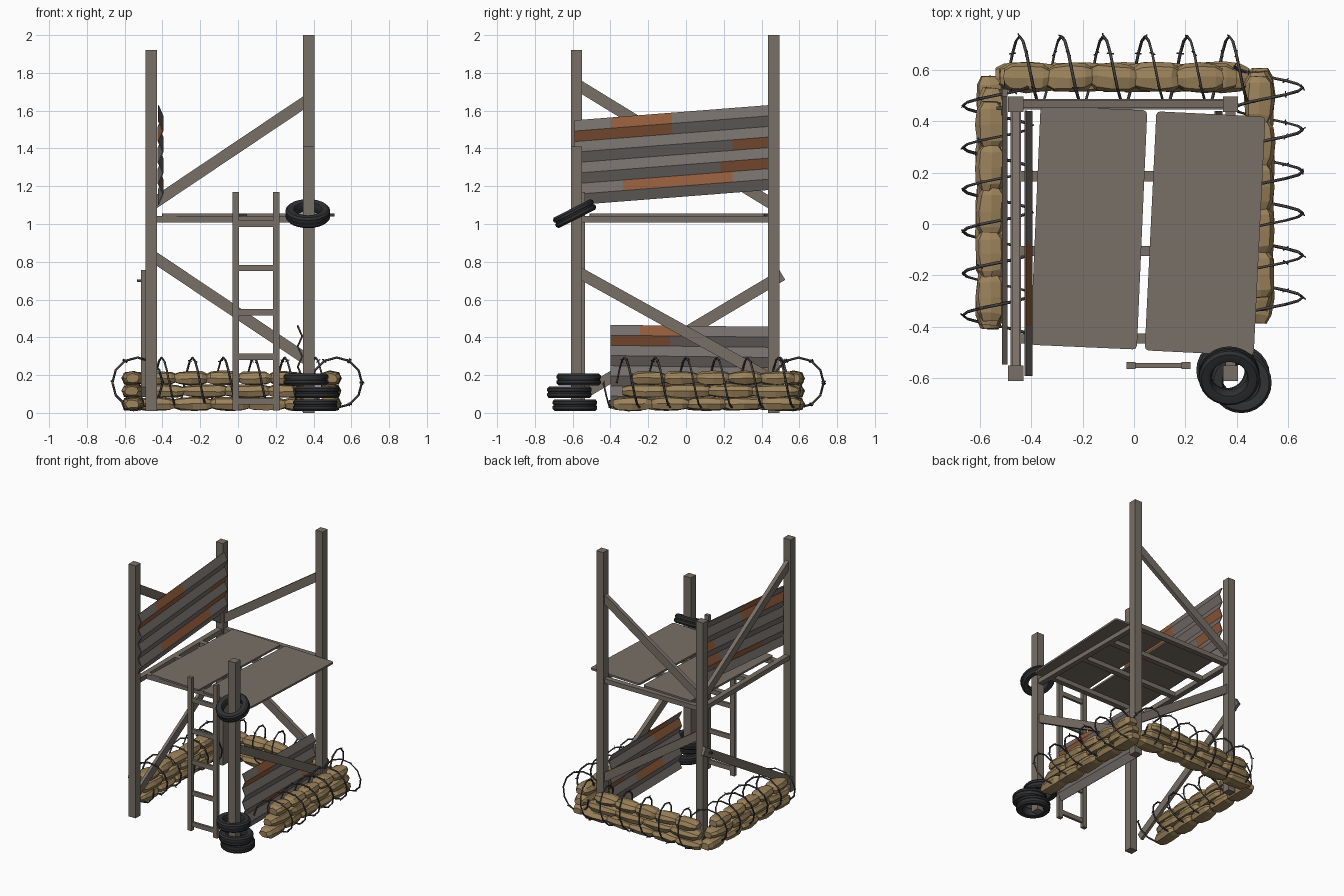
import bpy, bmesh, math, random
from mathutils import Vector, Matrix

if "Cube" in bpy.data.objects:
    bpy.data.objects.remove(bpy.data.objects["Cube"])
random.seed(4)

def mat(name, c):
    m = bpy.data.materials.new(name)
    m.diffuse_color = (*c, 1)
    m.use_nodes = True
    m.node_tree.nodes["Principled BSDF"].inputs["Base Color"].default_value = m.diffuse_color
    return m

WOOD = mat("weathered wood", (0.19, 0.16, 0.135))
METAL = mat("grey sheet metal", (0.175, 0.155, 0.145))
RUST = mat("rust", (0.28, 0.105, 0.045))
RUBBER = mat("black rubber", (0.03, 0.031, 0.034))
BAG = mat("sand canvas", (0.33, 0.225, 0.105))
WIRE = mat("dark wire", (0.065, 0.058, 0.055))

def finish(name, bm, *mats):
    bmesh.ops.recalc_face_normals(bm, faces=bm.faces)
    me = bpy.data.meshes.new(name)
    bm.to_mesh(me)
    bm.free()
    for m in mats:
        me.materials.append(m)
    ob = bpy.data.objects.new(name, me)
    bpy.context.collection.objects.link(ob)
    return ob

def add_beam(bm, p0, p1, normal, w, t):
    """Box from p0 to p1; t is its thickness along normal, w its width."""
    p0, p1 = Vector(p0), Vector(p1)
    d = p1 - p0
    z = d.normalized()
    x = Vector(normal)
    x = (x - z * x.dot(z)).normalized()
    y = z.cross(x)
    m = Matrix((x * t, y * w, d)).transposed().to_4x4()
    m.translation = (p0 + p1) / 2
    bmesh.ops.create_cube(bm, size=1, matrix=m)

def beam(name, p0, p1, normal, w, t, m=WOOD):
    bm = bmesh.new()
    add_beam(bm, p0, p1, normal, w, t)
    return finish(name, bm, m)

# corner posts
XL, XR, YF, YB = -0.46, 0.375, -0.58, 0.465
for n, x, y, h in (("front_left_post", XL, YF, 1.92), ("front_right_post", XR, YF, 1.41),
                   ("back_left_post", XL, YB, 1.69), ("back_right_post", XR, YB, 2.0)):
    beam(n, (x, y, 0.01 if h < 2 else 0), (x, y, h), (1, 0, 0), 0.06, 0.06)

# diagonal braces
X, Y, Z = (1, 0, 0), (0, 1, 0), (0, 0, 1)
beam("back_upper_brace", (XL, YB, 1.10), (XR, YB, 1.66), Y, 0.06, 0.03)
beam("back_lower_brace", (XL, YB, 0.835), (XR, YB, 0.275), Y, 0.06, 0.03)
beam("left_upper_brace", (XL, YF, 1.74), (XL, YB, 1.10), X, 0.06, 0.03)
beam("left_lower_brace", (-0.502, -0.53, 0.11), (-0.502, 0.51, 0.73), X, 0.06, 0.022)
beam("right_lower_brace", (XR, YF, 0.75), (XR, YB, 0.17), X, 0.06, 0.03)
beam("brace_bolt", (-0.535, 0.45, 0.70), (-0.495, 0.45, 0.70), Z, 0.014, 0.014, WIRE)

# floor frame and joists
for n, a, b in (("left_floor_beam", (XL, YF), (XL, YB)), ("right_floor_beam", (XR, YF), (XR, YB)),
                ("back_floor_beam", (XL, YB), (XR, YB)),
                ("front_joist", (XL, -0.445), (XR, -0.445)), ("middle_joist", (XL, -0.105), (XR, -0.105)),
                ("rear_joist", (XL, 0.185), (XR, 0.185))):
    beam(n, (*a, 1.025), (*b, 1.025), Z, 0.04, 0.035)

# two skewed floor boards
for n, cx, cy, w, a in (("left_floor_board", -0.176, -0.014, 0.415, -2.5),
                        ("right_floor_board", 0.276, -0.037, 0.424, -2.8)):
    bm = bmesh.new()
    bmesh.ops.create_cube(bm, size=1, matrix=Matrix.Diagonal((w, 0.93, 0.014, 1)))
    up = [e for e in bm.edges if abs(e.verts[0].co.z - e.verts[1].co.z) > 0.001]
    bmesh.ops.bevel(bm, geom=up, offset=0.015, segments=2, affect='EDGES', profile=0.5)
    ob = finish(n, bm, WOOD)
    ob.location = (cx, cy, 1.048)
    ob.rotation_euler.z = math.radians(a)

# ladder
for n, x in (("left", -0.012), ("right", 0.203)):
    beam(n + "_ladder_rail", (x, -0.55, 0.012), (x, -0.55, 1.17), X, 0.028, 0.035)
for i in range(5):
    z = 0.062 + i * 0.235
    beam("ladder_rung", (-0.012, -0.55, z), (0.203, -0.55, z), Y, 0.034, 0.018)

# corrugated sheets, rusted in patches given as (band from top, y from, y to)
def sheet(name, x, y0, y1, z0, z1, slope, patches):
    bm = bmesh.new()
    bands, cols = 8, 16
    grid = []
    for i in range(bands + 1):
        z = z1 + (z0 - z1) * i / bands
        row = []
        for j in range(cols + 1):
            y = y0 + (y1 - y0) * j / cols
            row.append(bm.verts.new((x + (0.012 if i % 2 else -0.012), y, z + slope * y)))
        grid.append(row)
    for i in range(bands):
        for j in range(cols):
            f = bm.faces.new((grid[i][j], grid[i + 1][j], grid[i + 1][j + 1], grid[i][j + 1]))
            y = f.calc_center_median().y
            f.material_index = int(any(b == i and a < y < c for b, a, c in patches))
    ob = finish(name, bm, METAL, RUST)
    s = ob.modifiers.new("thickness", 'SOLIDIFY')
    s.thickness, s.offset = 0.006, 0

sheet("upper_corrugated_sheet", -0.41, -0.59, 0.44, 1.147, 1.594, 0.078,
      [(0, -0.38, -0.09), (1, -0.6, -0.09), (3, 0.23, 0.45), (5, 0.2, 0.45), (6, -0.36, 0.24)])
sheet("lower_corrugated_sheet", 0.328, -0.40, 0.44, 0.03, 0.46, -0.012,
      [(0, -0.23, 0.0), (1, -0.41, -0.08), (4, 0.3, 0.45), (5, -0.2, 0.1)])

# tyres: three stacked round the post, one hung on it
def tyre(name, loc, tilt=(0, 0, 0)):
    half = [(0.07, 0.018), (0.075, 0.028), (0.09, 0.031), (0.108, 0.031), (0.118, 0.02), (0.118, 0.006)]
    prof = half + [(0.113, 0.004), (0.113, -0.004)] + [(r, -z) for r, z in reversed(half)]
    bm = bmesh.new()
    n = 24
    rings = [[bm.verts.new((r * math.cos(k * math.tau / n), r * math.sin(k * math.tau / n), z))
              for r, z in prof] for k in range(n)]
    for k in range(n):
        a, b = rings[k], rings[(k + 1) % n]
        for i in range(len(prof)):
            j = (i + 1) % len(prof)
            bm.faces.new((a[i], b[i], b[j], a[j]))
    ob = finish(name, bm, RUBBER)
    ob.location, ob.rotation_euler = loc, tilt
    bpy.ops.object.select_all(action='DESELECT')
    ob.select_set(True)
    bpy.context.view_layer.objects.active = ob
    bpy.ops.object.shade_smooth_by_angle(angle=math.radians(30))

tyre("bottom_tyre", (0.41, -0.588, 0.041))
tyre("middle_tyre", (0.417, -0.617, 0.109))
tyre("top_tyre", (0.36, -0.568, 0.177))
tyre("hanging_tyre", (0.37, -0.59, 1.055), (math.radians(27), 0, 0))

# sandbag walls: faceted bags lofted along the wall in three staggered layers
def add_bag(bm, c, along, length, width, height):
    side = Vector((-along.y, along.x, 0))
    sect = [(-1, 0), (-0.75, 0.75), (0, 1), (0.75, 0.75), (1, 0), (0.75, -0.8), (0, -0.9), (-0.75, -0.8)]
    rings = []
    for s, k in ((-0.5, 0.62), (-0.34, 0.95), (0, 1.05), (0.34, 0.95), (0.5, 0.62)):
        rings.append([bm.verts.new(c + along * s * length + side * a * k * width / 2
                      + Vector((0, 0, b * k * height / 2))
                      + Vector([random.uniform(-0.004, 0.004) for _ in range(3)])) for a, b in sect])
    for p, q in zip(rings, rings[1:]):
        for i in range(8):
            bm.faces.new((p[i], p[(i + 1) % 8], q[(i + 1) % 8], q[i]))
    bm.faces.new(rings[0])
    bm.faces.new(rings[-1])

def bag_wall(name, base, along, u0, u1):
    bm = bmesh.new()
    base, along = Vector(base), Vector(along)
    for k in range(3):
        a, b = u0 + 0.05 * k, u1 - 0.015 * k
        n = 5 if k != 1 else 4
        step = (b - a) / n
        for i in range(n):
            turn = Matrix.Rotation(random.uniform(-0.06, 0.06), 3, 'Z')
            add_bag(bm, base + along * (a + step * (i + 0.5)) + Vector((0, 0, 0.047 + 0.068 * k)),
                    turn @ along, step * 1.06, 0.112, 0.074)
    finish(name, bm, BAG)

bag_wall("right_sandbags", (0.487, 0, 0), Y, -0.38, 0.60)
bag_wall("back_sandbags", (0, 0.57, 0), (-1, 0, 0), -0.44, 0.53)
bag_wall("left_sandbags", (-0.557, 0, 0), (0, -1, 0), -0.57, 0.40)

# barbed wire coils over each wall; peak is the first outermost point along u
def coil(name, base, along, out, peak):
    base, along, out = Vector(base), Vector(along), Vector(out)
    pitch, r, per = 0.163, 0.133, 12
    pts = []
    for i in range(-6, 5 * per + 7):
        t = math.tau * i / per
        pts.append(base + along * (peak + pitch * i / per) + out * r * math.cos(t)
                   + Vector((0, 0, 0.16 - r * math.sin(t))))
    cu = bpy.data.curves.new(name, 'CURVE')
    cu.dimensions = '3D'
    cu.bevel_depth, cu.bevel_resolution = 0.006, 0
    sp = cu.splines.new('POLY')
    sp.points.add(len(pts) - 1)
    for p, q in zip(sp.points, pts):
        p.co = (*q, 1)
    cu.materials.append(WIRE)
    ob = bpy.data.objects.new(name, cu)
    bpy.context.collection.objects.link(ob)
    bpy.ops.object.select_all(action='DESELECT')
    ob.select_set(True)
    bpy.context.view_layer.objects.active = ob
    bpy.ops.object.convert(target='MESH')
    # short barbs
    bm = bmesh.new()
    for q in pts[::2]:
        d = Vector([random.uniform(-1, 1) for _ in range(3)]).normalized() * 0.014
        add_beam(bm, q - d, q + d, (0.3, 0.5, 0.81), 0.004, 0.004)
    finish(name + "_barbs", bm, WIRE)

coil("right_barbed_wire", (0.523, 0, 0), Y, X, -0.285)
coil("back_barbed_wire", (0, 0.596, 0), (-1, 0, 0), Y, -0.37)
coil("left_barbed_wire", (-0.532, 0, 0), (0, -1, 0), (-1, 0, 0), -0.46)
